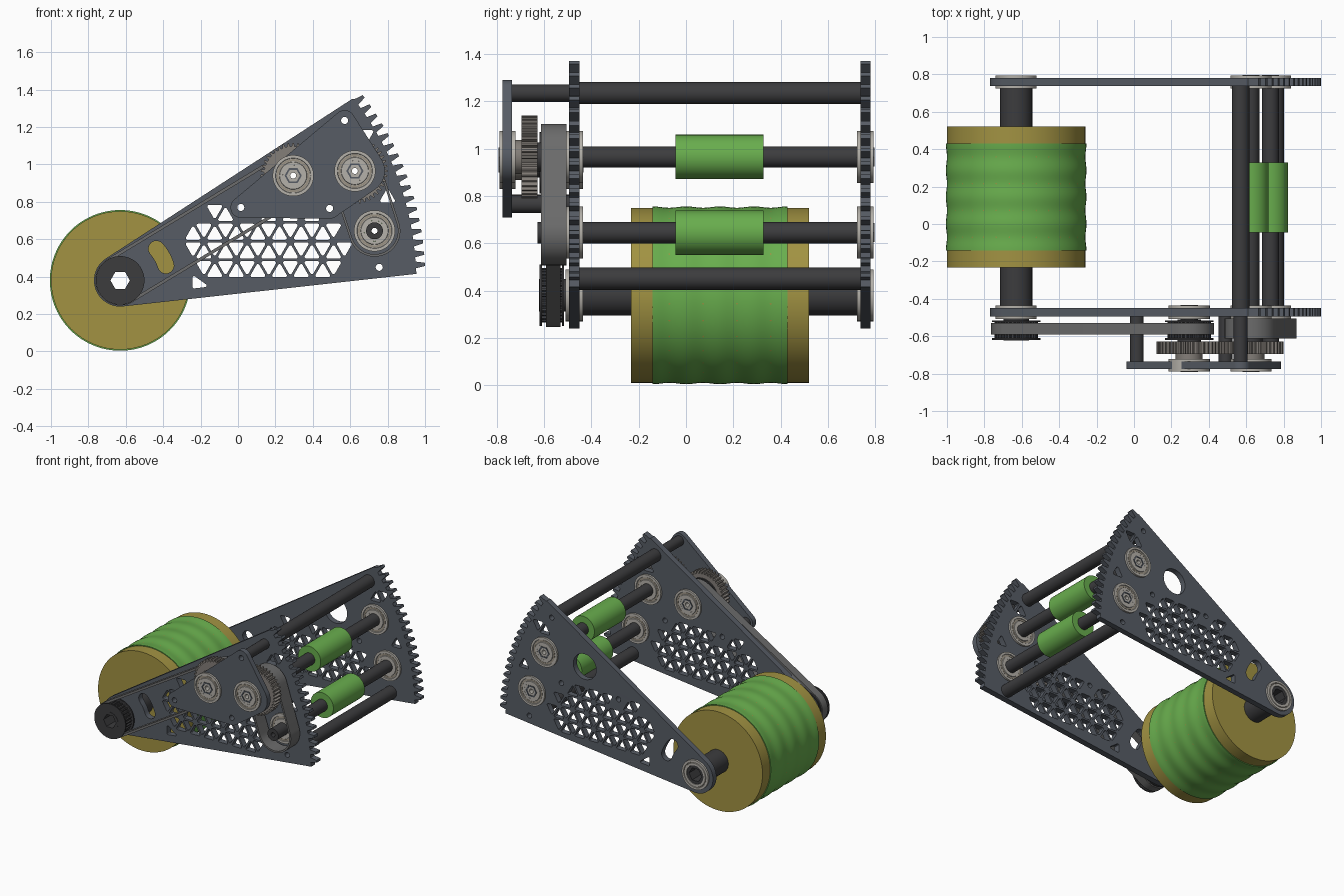
import bpy, bmesh, math
from mathutils.geometry import convex_hull_2d

if "Cube" in bpy.data.objects:
    bpy.data.objects.remove(bpy.data.objects["Cube"])

COLS = {"plate": (.095, .108, .13), "rod": (.045, .045, .048), "green": (.14, .42, .075),
        "gold": (.36, .29, .055), "steel": (.46, .44, .40), "gear": (.23, .21, .19),
        "belt": (.15, .15, .15), "shield": (.33, .29, .23)}
MATS = {}
for k, c in COLS.items():
    MATS[k] = bpy.data.materials.new(k)
    MATS[k].diffuse_color = (*c, 1)

NOSE, A, B, C = (-.63, .38), (.295, .94), (.625, .965), (.73, .645)
TOP, LOW, S1, S2 = (.57, 1.235), (.755, .45), (.015, .77), (.49, .765)
FRONT, BACK, OUTER = (-.495, -.45), (.738, .78), (-.775, -.735)


def finish(name, mesh, mat):
    mesh.materials.clear()
    mesh.materials.append(MATS[mat])
    o = bpy.data.objects.new(name, mesh)
    bpy.context.collection.objects.link(o)
    return o


def polar(c, r, deg):
    a = math.radians(deg)
    return (c[0] + r * math.cos(a), c[1] + r * math.sin(a))


def circle(c, r, n=40):
    return [polar(c, r, 360 * i / n) for i in range(n)]


def hull(*circles, n=64):
    pts = [p for (x, z, r) in circles for p in circle((x, z), r, n)]
    return [pts[i] for i in convex_hull_2d(pts)]


def gear_outline(c, n, r_tip, r_root):
    p = 360 / n
    return [polar(c, r, (i + f) * p) for i in range(n)
            for f, r in ((-.32, r_root), (-.15, r_tip), (.15, r_tip), (.32, r_root))]


def prism(name, y, loops, mat):
    """Extrude an xz outline (first loop) with holes (other loops) from y[0] to y[1]."""
    cu = bpy.data.curves.new(name, 'CURVE')
    cu.dimensions, cu.fill_mode = '2D', 'BOTH'
    cu.extrude = (y[1] - y[0]) / 2
    for lp in loops:
        s = cu.splines.new('POLY')
        s.points.add(len(lp) - 1)
        for pt, (x, z) in zip(s.points, lp):
            pt.co = (x, z, 0, 1)
        s.use_cyclic_u = True
    tmp = bpy.data.objects.new(name + "_curve", cu)
    bpy.context.collection.objects.link(tmp)
    bpy.context.view_layer.update()
    me = bpy.data.meshes.new_from_object(tmp.evaluated_get(bpy.context.evaluated_depsgraph_get()))
    bpy.data.objects.remove(tmp)
    bm = bmesh.new()
    bm.from_mesh(me)
    bmesh.ops.remove_doubles(bm, verts=bm.verts, dist=1e-5)
    for v in bm.verts:
        v.co = (v.co.x, (y[0] + y[1]) / 2 - v.co.z, v.co.y)
    bmesh.ops.recalc_face_normals(bm, faces=bm.faces)
    bm.to_mesh(me)
    bm.free()
    return finish(name, me, mat)


def lathe(name, c, profile, mat, n=64):
    """Revolve a closed (y, radius) profile around the y axis through c."""
    bm = bmesh.new()
    rings = []
    for i in range(n):
        a = 2 * math.pi * i / n
        rings.append([bm.verts.new((c[0] + r * math.cos(a), y, c[1] + r * math.sin(a))) for y, r in profile])
    m = len(profile)
    for i in range(n):
        p, q = rings[i], rings[(i + 1) % n]
        for j in range(m):
            bm.faces.new((p[j], p[(j + 1) % m], q[(j + 1) % m], q[j]))
    bmesh.ops.recalc_face_normals(bm, faces=bm.faces)
    me = bpy.data.meshes.new(name)
    bm.to_mesh(me)
    bm.free()
    return finish(name, me, mat)


def tube(name, c, y, r, bore, mat):
    return lathe(name, c, [(y[0], r), (y[1], r), (y[1], bore), (y[0], bore)], mat)


def bearing(name, c, plate, bore):
    m, h = (plate[0] + plate[1]) / 2, (plate[1] - plate[0]) / 2 + .014
    side = [(h, .11), (h, .094), (h - .006, .092), (h - .006, bore + .018), (h, bore + .016), (h, bore)]
    prof = [(m + y, r) for y, r in side] + [(m - y, r) for y, r in reversed(side)]
    lathe(name, c, prof, "steel")
    s = h - .004
    tube(name + "_shield", c, (m - s, m + s), .088, bore + .022, "shield")
    if c != NOSE:
        prism(name + "_bushing", (m - h + .001, m + h - .001), [circle(c, bore), circle(c, .016, 16)], "steel")
        prism(name + "_hex", (m - h - .003, m + h + .003),
              [circle(c, .046, 6), circle(c, .036, 6)], "plate")


# Triangular lightening holes: rows of (base z, min x, max x)
ROW, SIDE = .1, .1155
lattice = []
for z, x0, x1 in ((.39, -.2, .55), (.49, -.25, .58), (.59, -.25, .53), (.69, -.17, .43),
                  (1.09, .53, .70), (.79, .79, .85)):
    k = round((z - .39) / ROW)
    for i in range(-10, 22):
        up = i % 2 == 0
        c = (-.24 + (i + k % 2) * SIDE / 2, z + ROW * (1 / 3 if up else 2 / 3))
        if x0 <= c[0] <= x1 and min(math.dist(c, p) for p in (S1, S2, TOP)) > .085:
            corners = [polar(c, .035, (90 if up else -90) + 120 * j) for j in range(3)]
            lattice.append(hull(*[(x, zz, .009) for x, zz in corners], n=12))
# small lattice remnant beside the slot
lattice.append(hull((-.235, .345, .008), (-.235, .395, .008), (-.175, .352, .008), n=12))

# Sector-shaped side plates with a toothed rim
outline = [polar(NOSE, .14, 123 + 153.4 * i / 32) for i in range(33)] + [(.955, .415)]
for i in range(17):
    for f, r in ((-.66, 1.582), (-.3, 1.632), (.3, 1.632), (.66, 1.582)):
        outline.append(polar(NOSE, r, 3.0 + 2.13 * i + f))
outline.append((.61, 1.35))
slot = ([polar(NOSE, .30, 18 + 23 * i / 8) for i in range(9)]
        + [polar(polar(NOSE, .257, 41), .043, 41 + 180 * i / 8) for i in range(1, 8)]
        + [polar(NOSE, .214, 41 - 23 * i / 8) for i in range(9)]
        + [polar(polar(NOSE, .257, 18), .043, 198 + 180 * i / 8) for i in range(1, 8)])
holes = ([slot] + lattice + [circle(p, .019, 20) for p in (TOP, LOW, S1, S2)]
         + [circle(p, .105) for p in (NOSE, B, C)])
for name, y, r in (("front_side_plate", FRONT, .105), ("back_side_plate", BACK, .095)):
    prism(name, y, [outline] + holes + [circle(A, r)], "plate")

# Outer gearbox plate
prism("gearbox_plate", OUTER,
      [hull((*TOP, .055), (*S1, .055), (*S2, .055), (.665, .965, .12))]
      + [circle(p, .019, 20) for p in (TOP, S1, S2)] + [circle(p, .105) for p in (A, B)], "plate")

# Bearings
for name, c, plates in (("nose_bearing", NOSE, (FRONT, BACK)), ("gear_bearing", A, (OUTER, FRONT)),
                        ("upper_bearing", B, (OUTER, FRONT, BACK)), ("lower_bearing", C, (FRONT, BACK))):
    for i, pl in enumerate(plates):
        bearing(f"{name}_{i + 1}", c, pl, .07 if c == NOSE else .056)

# Spacer rods and shafts
gap = (FRONT[1], BACK[0])
tube("upper_cross_rod", TOP, gap, .047, .019, "rod")
tube("lower_cross_rod", LOW, gap, .047, .019, "rod")
for i, p in enumerate((TOP, S1, S2)):
    tube(f"gearbox_spacer_{i + 1}", p, (OUTER[1], FRONT[0]), .037, .019, "rod")
tube("gear_shaft", A, (-.74, -.46), .045, .016, "rod")
tube("upper_shaft", B, (-.74, .745), .045, .016, "rod")
tube("lower_shaft", C, (-.628, .745), .045, .016, "rod")
tube("drum_shaft_sleeve", NOSE, gap, .086, .068, "rod")
prism("drum_hex_shaft", (-.622, .79), [circle(NOSE, .069), circle(NOSE, .052, 6)], "rod")

# Drum with a slightly wavy green sleeve
tube("drum_core", NOSE, (-.232, .52), .370, .085, "gold")
wave = [(-.142 + .572 * i / 40, .373 + .003 * math.cos(2 * math.pi * 4 * i / 40)) for i in range(41)]
lathe("drum_sleeve", NOSE, wave + [(.43, .36), (-.142, .36)], "green", 96)

# Small grip rollers
for name, c in (("upper_roller", B), ("lower_roller", C)):
    tube(name, c, (-.045, .328), .094, .044, "green")

# Toothed pulleys with flanges
for name, c, bore in (("nose_pulley", NOSE, .068), ("gear_pulley", A, .044)):
    prism(name, (-.618, -.518), [gear_outline(c, 30, .116, .106), circle(c, bore)], "rod")
    for i, y in enumerate((-.62, -.525)):
        tube(f"{name}_flange_{i + 1}", c, (y, y + .01), .13, bore, "rod")

# Drive belts
prism("drum_belt", (-.592, -.53), [hull((*NOSE, .134), (*A, .134)), hull((*NOSE, .117), (*A, .117))], "belt")
prism("roller_belt", (-.613, -.505), [hull((*B, .14), (*C, .138)), hull((*B, .127), (*C, .125))], "belt")

# Meshing spur gears with hubs
for name, c in (("drive_gear", A), ("driven_gear", B)):
    prism(name, (-.695, -.627), [gear_outline(c, 40, .175, .157), circle(c, .044)], "gear")
    tube(name + "_hub", c, (-.722, -.69), .072, .044, "gear")
    tube(name + "_inner_hub", c, (-.63, -.51), .062, .044, "rod")

for o in bpy.context.collection.objects:
    o.select_set(True)
    bpy.context.view_layer.objects.active = o
bpy.ops.object.shade_smooth_by_angle(angle=math.radians(30))

for m in bpy.data.materials:
    if m.users and not m.is_grease_pencil:
        m.use_nodes = True
        m.node_tree.nodes["Principled BSDF"].inputs["Base Color"].default_value = m.diffuse_color
